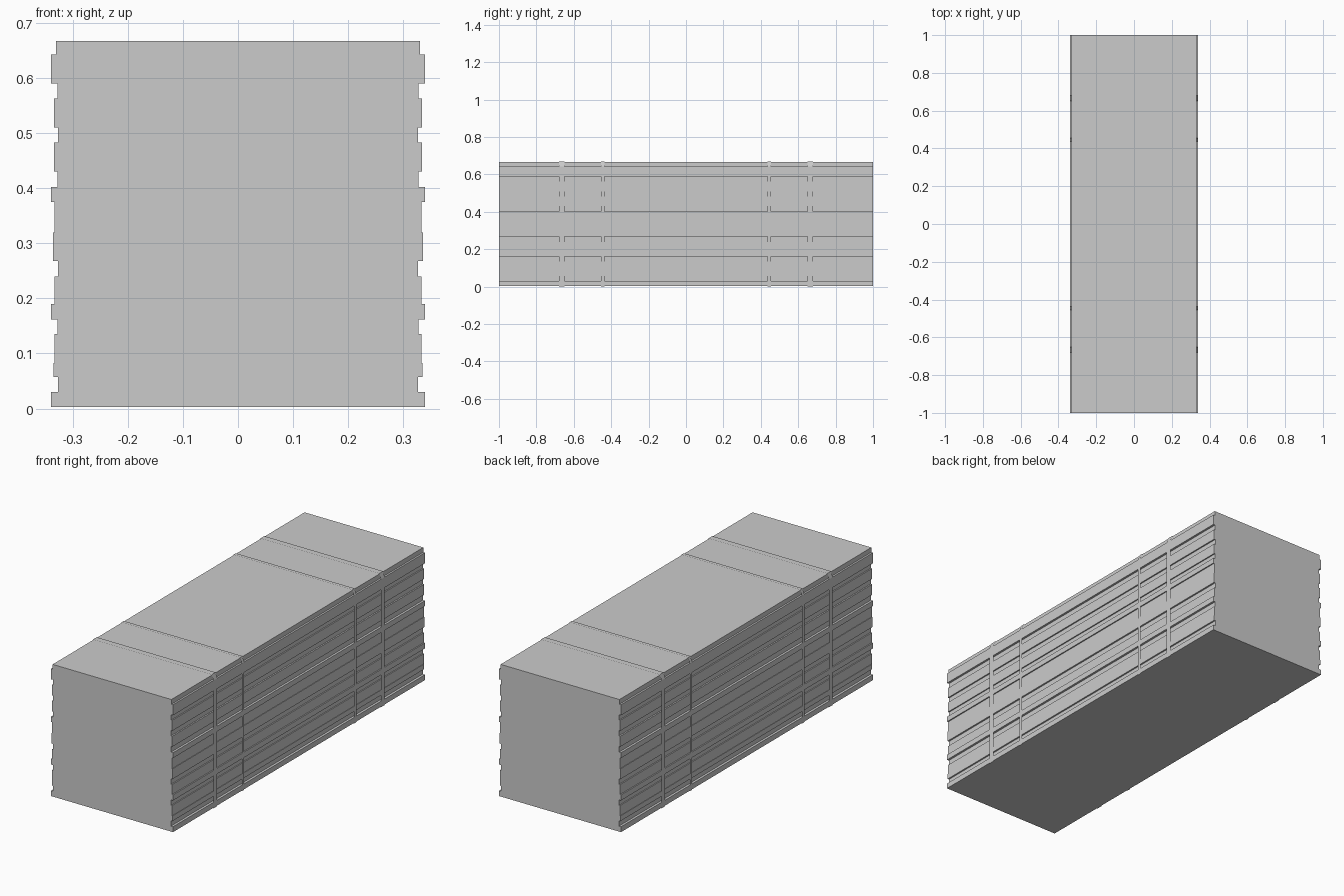
import bpy, bmesh

if "Cube" in bpy.data.objects:
    bpy.data.objects.remove(bpy.data.objects["Cube"])

BASE, TOP = 0.003, 0.667


def sweep(name, outline, y0, y1, capped):
    """Extrude an x/z outline along y, optionally closing both ends."""
    bm = bmesh.new()
    a = [bm.verts.new((x, y0, z)) for x, z in outline]
    b = [bm.verts.new((x, y1, z)) for x, z in outline]
    n = len(outline)
    for i in range(n):
        j = (i + 1) % n
        bm.faces.new((a[i], a[j], b[j], b[i]))
    if capped:
        bm.faces.new(a)
        bm.faces.new(b)
    bmesh.ops.recalc_face_normals(bm, faces=bm.faces)
    mesh = bpy.data.meshes.new(name)
    bm.to_mesh(mesh)
    bm.free()
    obj = bpy.data.objects.new(name, mesh)
    bpy.context.collection.objects.link(obj)
    return obj


# Uneven sheet edges: upper height of each layer and its half width
layers = [
    (0.030, 0.339), (0.057, 0.327), (0.083, 0.335), (0.135, 0.333),
    (0.162, 0.328), (0.190, 0.339), (0.240, 0.333), (0.268, 0.327),
    (0.320, 0.3355), (0.375, 0.333), (0.402, 0.339), (0.430, 0.328),
    (0.483, 0.334), (0.510, 0.327), (0.563, 0.334), (0.590, 0.328),
    (0.643, 0.339), (TOP, 0.330),
]

# Stacked bundle with a stepped edge on both sides
right = []
z = BASE
for top, half in layers:
    right += [(half, z), (half, top)]
    z = top
left = [(-x, h) for x, h in reversed(right)]
sweep("sheet_stack", right + left, -1.0, 1.0, True)

# Thin binding straps, bent over the upper corners
strap_right = [(0.3395, 0.0), (0.3395, 0.643), (0.330, 0.670)]
strap = strap_right + [(-x, h) for x, h in reversed(strap_right)]
for sign, end in ((-1, "front"), (1, "back")):
    for kind, y, width in (("outer", 0.665, 0.030), ("inner", 0.445, 0.018)):
        sweep(f"{end}_{kind}_strap", strap,
              sign * y - width / 2, sign * y + width / 2, False)
